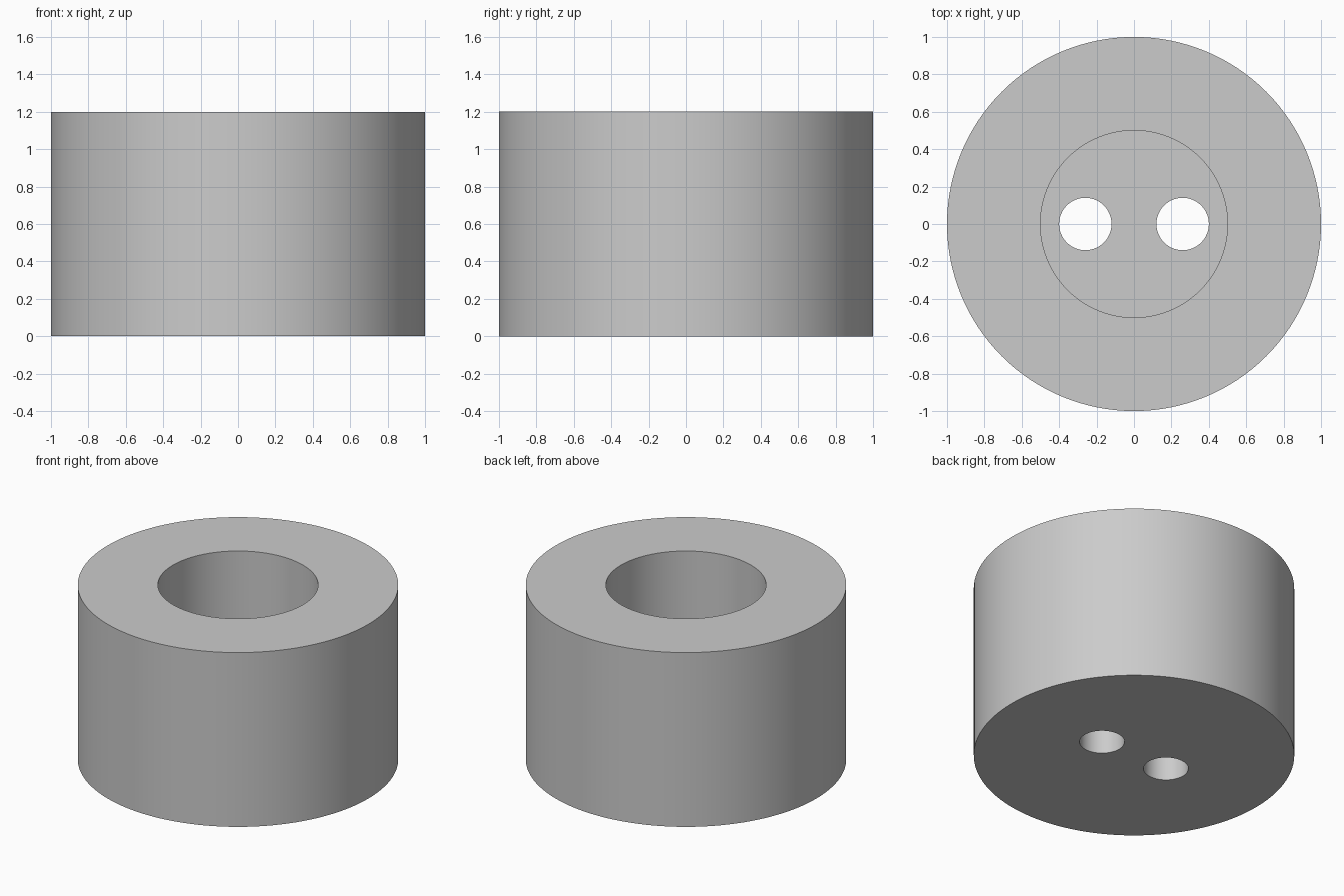
import bpy

cube = bpy.data.objects.get("Cube")
if cube:
    bpy.data.objects.remove(cube, do_unlink=True)

HEIGHT = 1.2
FLOOR = 0.2          # thickness of the closed bottom
OVERLAP = 0.1        # how far cutters reach past the surfaces

grey = bpy.data.materials.new("light_grey")
grey.use_nodes = True
grey.diffuse_color = (0.6, 0.6, 0.6, 1)
bsdf = grey.node_tree.nodes["Principled BSDF"]
bsdf.inputs["Base Color"].default_value = grey.diffuse_color
bsdf.inputs["Roughness"].default_value = 0.6


def cylinder(name, radius, bottom, top, x=0, sides=96):
    bpy.ops.mesh.primitive_cylinder_add(
        vertices=sides, radius=radius, depth=top - bottom,
        location=(x, 0, (bottom + top) / 2))
    obj = bpy.context.object
    obj.name = name
    obj.data.materials.append(grey)
    return obj


def cut(target, cutter):
    mod = target.modifiers.new("cut", 'BOOLEAN')
    mod.operation = 'DIFFERENCE'
    mod.solver = 'EXACT'
    mod.object = cutter
    bpy.context.view_layer.objects.active = target
    bpy.ops.object.modifier_apply(modifier=mod.name)
    bpy.data.objects.remove(cutter, do_unlink=True)


# Round body
body = cylinder("round_body", 1, 0, HEIGHT, sides=128)

# Wide blind bore from the top
cut(body, cylinder("bore_cutter", 0.5, FLOOR, HEIGHT + OVERLAP))

# Pair of small holes through the floor
for side in (-1, 1):
    cut(body, cylinder("hole_cutter", 0.14, -OVERLAP, FLOOR + OVERLAP,
                       x=side * 0.26, sides=64))

# Smooth walls with crisp rims
bpy.ops.object.select_all(action='DESELECT')
body.select_set(True)
bpy.context.view_layer.objects.active = body
bpy.ops.object.shade_smooth_by_angle()
